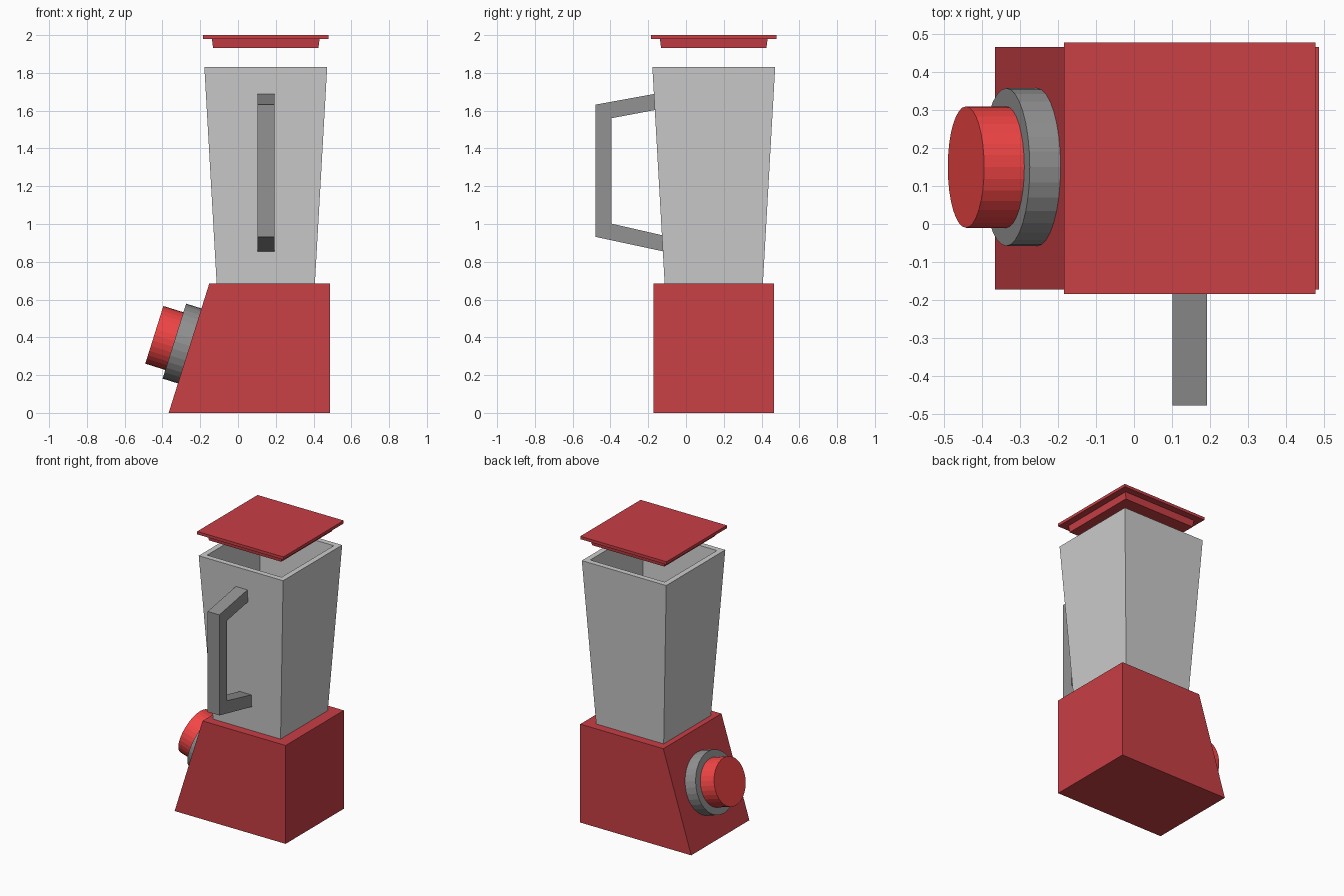
import bpy, bmesh
from math import sqrt
from mathutils import Vector

if "Cube" in bpy.data.objects:
    bpy.data.objects.remove(bpy.data.objects["Cube"])

C = 0.147  # shared x and y centre of body, jug and lid


def material(name, r, g, b):
    m = bpy.data.materials.new(name)
    m.diffuse_color = (r, g, b, 1)
    m.use_nodes = True
    m.node_tree.nodes["Principled BSDF"].inputs["Base Color"].default_value = m.diffuse_color
    return m


dark_red = material("dark_red", 0.58, 0.05, 0.06)
bright_red = material("bright_red", 0.9, 0.06, 0.06)
charcoal = material("charcoal", 0.29, 0.29, 0.29)


def finish(name, bm, mat=None):
    bmesh.ops.recalc_face_normals(bm, faces=bm.faces)
    me = bpy.data.meshes.new(name)
    bm.to_mesh(me)
    bm.free()
    ob = bpy.data.objects.new(name, me)
    bpy.context.collection.objects.link(ob)
    if mat:
        me.materials.append(mat)
    return ob


def extrude(name, points, direction, mat):
    """Fill a closed 3D profile and extrude it."""
    bm = bmesh.new()
    face = bm.faces.new([bm.verts.new(p) for p in points])
    geom = bmesh.ops.extrude_face_region(bm, geom=[face])["geom"]
    verts = [g for g in geom if isinstance(g, bmesh.types.BMVert)]
    bmesh.ops.translate(bm, verts=verts, vec=direction)
    if face.is_valid and len(bm.faces) < len(points) + 2:
        bm.faces.new([v for v in face.verts])
    return finish(name, bm, mat)


def square_loft(name, levels, mat=None):
    """Join square sections given as (half width, z), capped at both ends."""
    bm = bmesh.new()
    rings = [[bm.verts.new((C + sx * h, C + sy * h, z))
              for sx, sy in ((-1, -1), (1, -1), (1, 1), (-1, 1))]
             for h, z in levels]
    for a, b in zip(rings, rings[1:]):
        for i in range(4):
            j = (i + 1) % 4
            bm.faces.new((a[i], a[j], b[j], b[i]))
    bm.faces.new(rings[0][::-1])
    bm.faces.new(rings[-1])
    return finish(name, bm, mat)


# Motor base with a sloping control face
base = [(-0.367, 0), (0.488, 0), (0.488, 0.685), (-0.152, 0.685)]
extrude("motor_base", [(x, C - 0.32, z) for x, z in base], (0, 0.64, 0), dark_red)

# Hollow tapered jug
square_loft("jug", [(0.26, 0.685), (0.325, 1.83), (0.287, 1.83), (0.225, 0.725)])

# Lid floating above the jug, plug and plate in one piece
square_loft("lid", [(0.279, 1.932), (0.285, 1.98), (0.332, 1.98), (0.332, 2.0)], dark_red)

# Bent strap handle, ends set just into the jug wall
handle = [(-0.16, 1.69), (-0.479, 1.632), (-0.479, 0.932), (-0.115, 0.854),
          (-0.115, 0.938), (-0.395, 1.002), (-0.395, 1.56), (-0.155, 1.605)]
extrude("handle", [(C - 0.045, y, z) for y, z in handle], (0.09, 0, 0), charcoal)

# Control dial standing square to the sloping face
normal = Vector((-0.685, 0, 0.215)).normalized()
seat = Vector((-0.254, C + 0.003, 0.354))


def dial_part(name, radius, start, end, mat):
    bpy.ops.mesh.primitive_cylinder_add(
        vertices=32, radius=radius, depth=end - start,
        location=seat + normal * (start + end) / 2,
        rotation=normal.to_track_quat('Z', 'Y').to_euler())
    ob = bpy.context.object
    ob.name = name
    ob.data.materials.append(mat)


dial_part("dial_collar", 0.208, -0.01, 0.087, charcoal)
dial_part("dial_knob", 0.16, 0.08, 0.198, bright_red)
